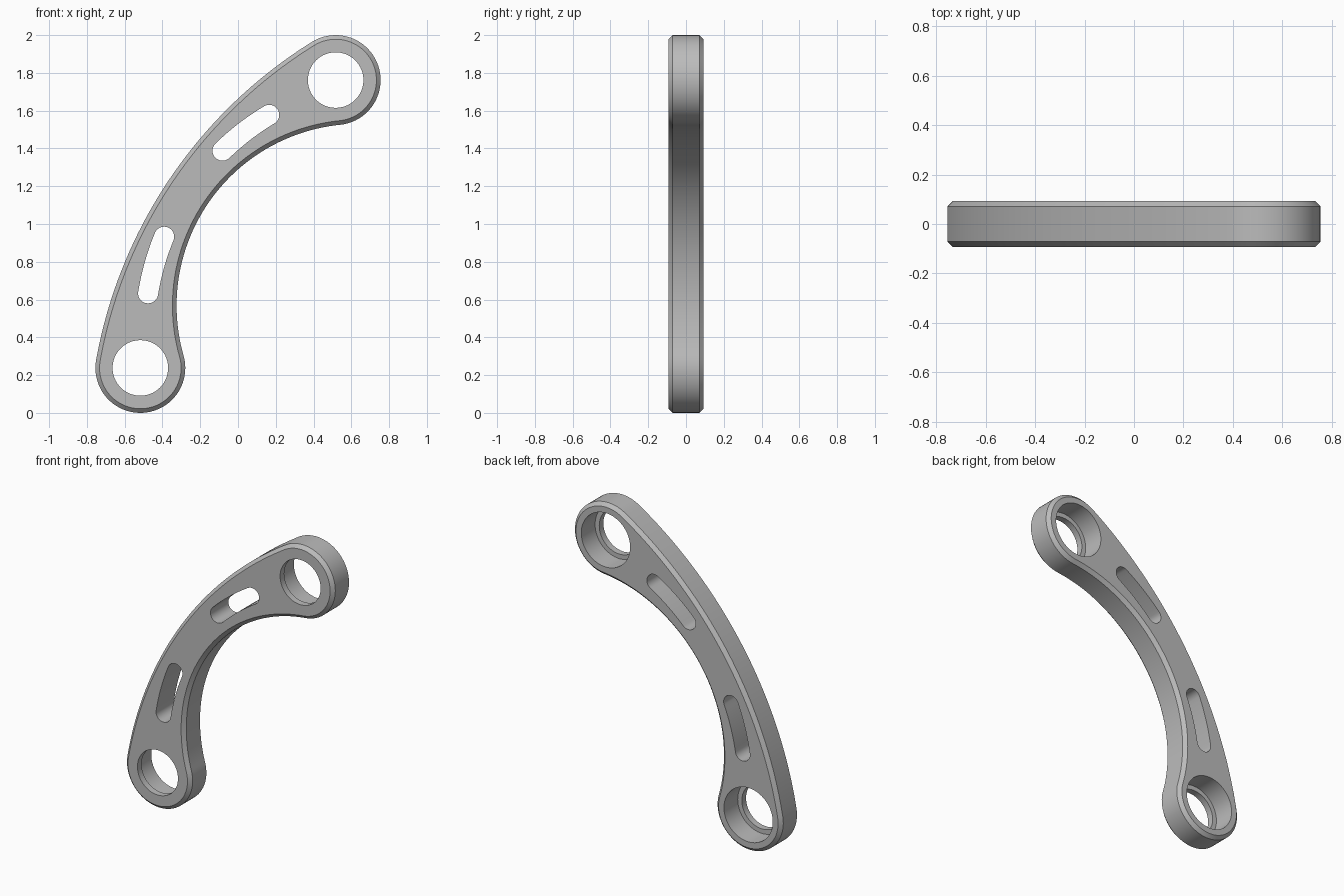
import bpy
import bmesh
from math import sin, cos, atan2, asin, hypot, pi, radians
from mathutils import Vector

cube = bpy.data.objects.get("Cube")
if cube:
    bpy.data.objects.remove(cube, do_unlink=True)

# Main dimensions
BOSS_X, BOSS_Z, BOSS_R = 0.517, 0.762, 0.238   # boss offsets from the middle
HALF = 0.093                                   # half thickness
CHAMFER = 0.022
LIP_R, BORE_R, LIP_Y = 0.147, 0.177, -0.05     # stepped boss holes
OUTER_C, INNER_C, SLOT_C = 2.07, 0.77, 1.04    # arc centres below the chord
SLOT_R, SLOT_W = 1.354, 0.053
SPAN = hypot(BOSS_X, BOSS_Z)
ALONG = Vector((BOSS_X, 0, BOSS_Z)) / SPAN
ACROSS = Vector((-BOSS_Z, 0, BOSS_X)) / SPAN


def arc(u, n, r, start, end, steps):
    """Points on an arc in chord coordinates, end point left out."""
    angles = (start + (end - start) * i / steps for i in range(steps))
    return [(u + r * sin(t), n + r * cos(t)) for t in angles]


def outline(inset):
    a, b = atan2(SPAN, OUTER_C), atan2(SPAN, INNER_C)
    outer_r = hypot(SPAN, OUTER_C) + BOSS_R - inset
    inner_r = hypot(SPAN, INNER_C) - BOSS_R + inset
    r = BOSS_R - inset
    return (arc(0, -OUTER_C, outer_r, -a, a, 48)
            + arc(SPAN, 0, r, a, b + pi, 40)
            + arc(0, -INNER_C, inner_r, b, -b, 64)
            + arc(-SPAN, 0, r, pi - b, 2 * pi - a, 40))


def slot(side):
    lo, hi = sorted((side * asin(0.275 / SLOT_R), side * asin(0.571 / SLOT_R)))
    ends = [(SLOT_R * sin(t), SLOT_R * cos(t) - SLOT_C) for t in (lo, hi)]
    return (arc(0, -SLOT_C, SLOT_R + SLOT_W, lo, hi, 12)
            + arc(*ends[1], SLOT_W, hi, hi + pi, 16)
            + arc(0, -SLOT_C, SLOT_R - SLOT_W, hi, lo, 12)
            + arc(*ends[0], SLOT_W, lo + pi, lo + 2 * pi, 16))


def circle(side, r):
    return arc(side * SPAN, 0, r, 0, 2 * pi, 64)


bm = bmesh.new()


def loft(sections):
    """Join a list of (points, y) loops with walls; return end loops."""
    loops = []
    for pts, y in sections:
        loops.append([bm.verts.new(Vector((0, y, 1)) + ALONG * u + ACROSS * n)
                      for u, n in pts])
    for low, high in zip(loops, loops[1:]):
        for i in range(len(low)):
            j = (i + 1) % len(low)
            bm.faces.new((low[i], low[j], high[j], high[i]))
    return loops[0], loops[-1]


# Chamfered outer wall
rims = [loft([(outline(CHAMFER), -HALF), (outline(0), CHAMFER - HALF),
              (outline(0), HALF - CHAMFER), (outline(CHAMFER), HALF)])]

# Curved slots and stepped holes
for side in (-1, 1):
    rims.append(loft([(slot(side), -HALF), (slot(side), HALF)]))
    rims.append(loft([(circle(side, LIP_R), -HALF), (circle(side, LIP_R), LIP_Y),
                      (circle(side, BORE_R), LIP_Y), (circle(side, BORE_R), HALF)]))

# Flat front and back faces around the openings
for end, facing in ((0, -1), (1, 1)):
    edges = [bm.edges.get((loop[i - 1], loop[i]))
             for loop in (rim[end] for rim in rims) for i in range(len(loop))]
    bmesh.ops.triangle_fill(bm, edges=edges, use_beauty=True,
                            use_dissolve=False, normal=(0, facing, 0))
bmesh.ops.recalc_face_normals(bm, faces=bm.faces[:])

mesh = bpy.data.meshes.new("curved_link_arm")
bm.to_mesh(mesh)
bm.free()
arm = bpy.data.objects.new("curved_link_arm", mesh)
bpy.context.collection.objects.link(arm)

# Plain grey metal
grey = bpy.data.materials.new("grey_metal")
grey.use_nodes = True
color = (0.5, 0.5, 0.5, 1)
grey.diffuse_color = color
grey.node_tree.nodes["Principled BSDF"].inputs["Base Color"].default_value = color
mesh.materials.append(grey)

# Smooth curved walls, sharp chamfers and rims
bpy.ops.object.select_all(action="DESELECT")
arm.select_set(True)
bpy.context.view_layer.objects.active = arm
bpy.ops.object.shade_smooth_by_angle(angle=radians(30))
